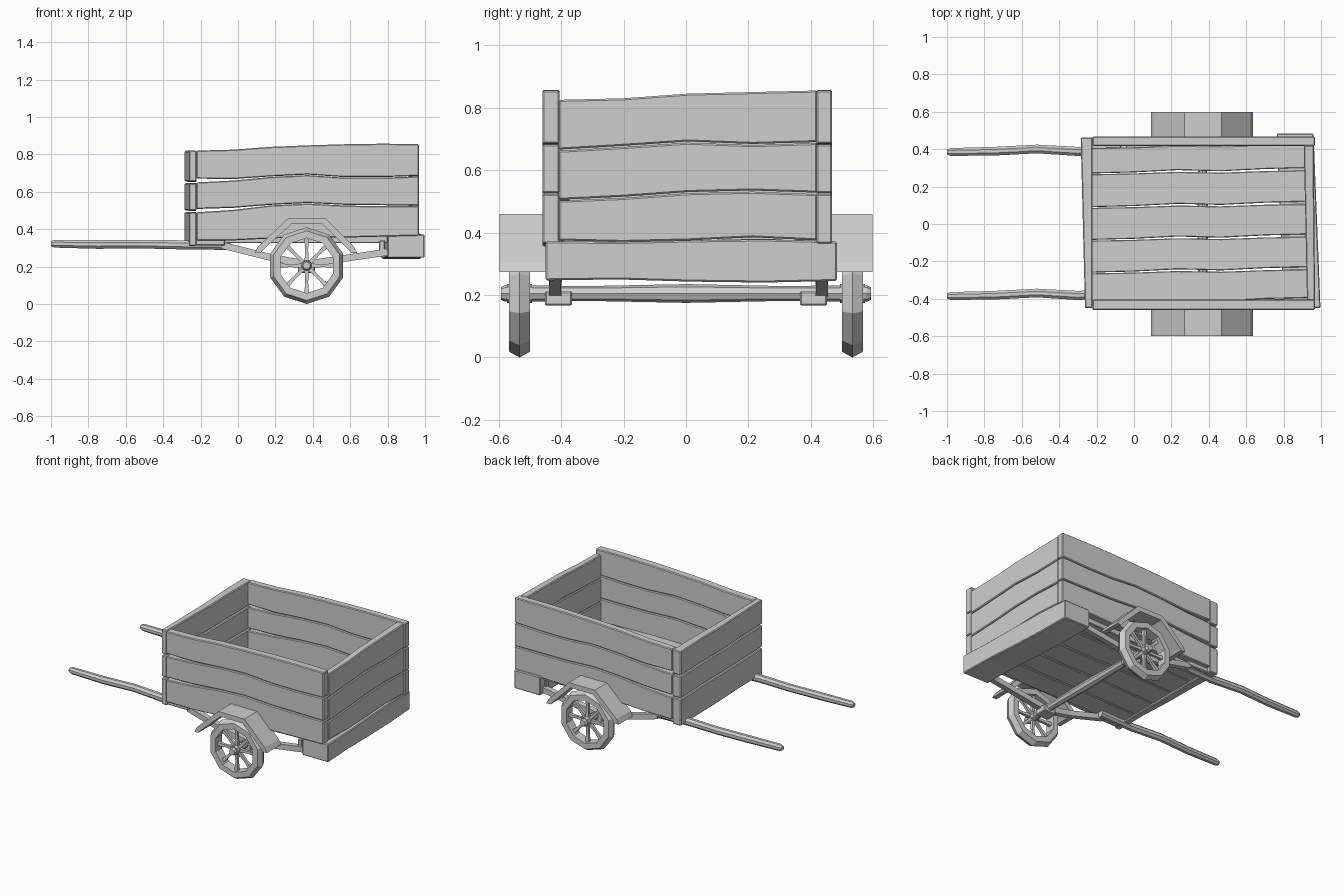
import bpy, bmesh, math
from mathutils import Vector

cube = bpy.data.objects.get("Cube")
if cube:
    bpy.data.objects.remove(cube)

wood = bpy.data.materials.new("plain_grey")
wood.use_nodes = True
GREY = (0.62, 0.62, 0.62, 1)
wood.diffuse_color = GREY
wood.node_tree.nodes["Principled BSDF"].inputs["Base Color"].default_value = GREY


def loft(name, rings, closed=False, bevel=0):
    """Skin a row of matching cross-sections, capped unless closed."""
    bm = bmesh.new()
    loops = [[bm.verts.new(p) for p in ring] for ring in rings]
    n = len(loops[0])
    pairs = list(zip(loops, loops[1:]))
    if closed:
        pairs.append((loops[-1], loops[0]))
    else:
        bm.faces.new(loops[0])
        bm.faces.new(loops[-1])
    for a, b in pairs:
        for i in range(n):
            j = (i + 1) % n
            bm.faces.new((a[i], a[j], b[j], b[i]))
    bmesh.ops.recalc_face_normals(bm, faces=bm.faces)
    mesh = bpy.data.meshes.new(name)
    bm.to_mesh(mesh)
    bm.free()
    mesh.materials.append(wood)
    obj = bpy.data.objects.new(name, mesh)
    bpy.context.collection.objects.link(obj)
    if bevel:
        mod = obj.modifiers.new("worn_edges", 'BEVEL')
        mod.width = bevel
        mod.segments = 1
        mod.limit_method = 'ANGLE'
        mod.angle_limit = math.radians(40)
    return obj


def board(name, axes, span, thick, low, high, skew=(0, 0), bevel=0.005):
    """Wavy board; axes orders length, thickness and height, e.g. 'xyz'."""
    rings = []
    count = len(low)
    for i, (lo, hi) in enumerate(zip(low, high)):
        f = i / (count - 1)
        t = span[0] + (span[1] - span[0]) * f
        near, far = thick[0] + skew[0] * f, thick[1] + skew[1] * f
        ring = []
        for d, h in ((near, lo), (far, lo), (far, hi), (near, hi)):
            c = dict(zip(axes, (t, d, h)))
            ring.append(Vector((c["x"], c["y"], c["z"])))
        rings.append(ring)
    return loft(name, rings, bevel=bevel)


def box(name, x, y, z):
    return board(name, "xyz", x, y, (z[0], z[0]), (z[1], z[1]))


def bar(name, path, radius, sides=8):
    """Rod running along x through (x, y, z, scale) points."""
    rings = []
    for x, y, z, s in path:
        angles = [math.tau * (i + 0.5) / sides for i in range(sides)]
        rings.append([Vector((x, y + radius * s * math.cos(a), z + radius * s * math.sin(a)))
                      for a in angles])
    return loft(name, rings)


def turned(name, x, y, z, profile):
    """Eight-sided turned part along y from (offset, radius) pairs."""
    angles = [math.tau * i / 8 for i in range(8)]
    return loft(name, [[Vector((x + r * math.cos(a), y + d, z + r * math.sin(a)))
                        for a in angles] for d, r in profile])


# Long side planks
side_rows = [
    ("lower", (.34, .34, .35, .357, .355, .36, .365), (.49, .503, .527, .537, .526, .523, .523)),
    ("middle", (.508, .514, .53, .54, .53, .528, .526), (.65, .66, .679, .689, .675, .675, .682)),
    ("upper", (.67, .668, .682, .692, .678, .678, .685), (.82, .825, .84, .848, .854, .857, .855)),
]
for side, thick in (("right", (-.46, -.405)), ("left", (.418, .468))):
    for row, low, high in side_rows:
        board(f"{side}_{row}_side_plank", "xyz", (-.222, .967), thick, low, high)

# Planks closing the tail end
tail_rows = [
    ("lower", (.375, .37, .375, .385, .375), (.502, .511, .526, .531, .523)),
    ("middle", (.505, .515, .53, .535, .528), (.662, .674, .688, .68, .687)),
    ("upper", (.666, .678, .692, .684, .69), (.825, .83, .845, .85, .855)),
]
for row, low, high in tail_rows:
    board(f"tail_{row}_plank", "yxz", (-.408, .42), (.925, .968), low, high, skew=(-.017, -.007))

# Planks closing the handle end
head_rows = [
    ("lower", (.31, .315, .31, .312, .31), (.49, .488, .49, .492, .49)),
    ("middle", (.50, .498, .50, .502, .50), (.645, .648, .643, .646, .645)),
    ("upper", (.655, .657, .652, .656, .655), (.82, .818, .815, .82, .818)),
]
for row, low, high in head_rows:
    board(f"head_{row}_plank", "yxz", (-.45, .463), (-.262, -.222), low, high, skew=(-.023, 0))

# Floor planks
seams = (-.415, -.25, -.075, .10, .28, .42)
wave = (-.014, -.008, .004, -.002, .01, .016)
for i, (a, b) in enumerate(zip(seams, seams[1:])):
    board(f"floor_plank_{i + 1}", "xzy", (-.23, .93), (.325, .38),
          [a + .004 + w for w in wave], [b - .004 + w * .7 for w in wave], bevel=.004)

# Heavy skewed beam under the tail
board("tail_beam", "yxz", (-.45, .483), (.80, .997), (.247, .25, .243, .24, .245),
      (.372, .37, .375, .378, .372), skew=(-.037, -.037))

# Axle
AX, AZ = .367, .205
turned("axle", AX, 0, AZ, ((-.592, .02), (-.58, .026), (-.3, .024), (0, .03),
                           (.3, .024), (.58, .026), (.592, .02)))

# Handles, springs, mudguards and wheels on both sides
tyre = ((-.034, .186), (0, .205), (.034, .186), (.034, .147), (-.034, .147))
guard = (((.09, .273), (.12, .273)), ((.105, .305), (.135, .29)), ((.27, .459), (.285, .427)),
         ((.467, .459), (.452, .427)), ((.62, .305), (.59, .29)), ((.637, .273), (.605, .273)))
SPOKES = 8
for side, s in (("right", -1), ("left", 1)):
    HY = s * .385
    bar(f"{side}_handle", [(-1, HY, .322, .6), (-.98, HY, .322, .9), (-.75, HY + .004, .318, 1),
                           (-.52, HY + .016, .32, 1), (-.3, HY + .003, .316, 1.05),
                           (-.04, HY + .015, .312, 1)], .025)
    SY = s * .427 + .008
    bar(f"{side}_spring", [(-.09, SY - s * .015, .315, 1), (.17, SY, .25, 1), (AX, SY, .212, 1.1),
                           (.56, SY, .242, 1), (.82, SY, .28, 1)], .026, 4)
    box(f"{side}_axle_clamp", (AX - .045, AX + .045), sorted((s * .365, s * .452)), (.166, .212))
    box(f"{side}_front_block", (-.23, -.07), sorted((s * .37, s * .44)), (.312, .345))
    box(f"{side}_spring_strut", (.755, .785), sorted((s * .40, s * .435)), (.265, .34))

    # Angular mudguard
    loft(f"{side}_mudguard",
         [[Vector((o[0], s * .445, o[1])), Vector((o[0], s * .598, o[1])),
           Vector((i[0], s * .598, i[1])), Vector((i[0], s * .445, i[1]))] for o, i in guard])

    # Ten-sided tyre with a ridged tread
    WY = s * .533
    rings = []
    for k in range(10):
        a = math.tau * k / 10 - math.pi / 2
        rings.append([Vector((AX + r * math.cos(a), WY + y, AZ + r * math.sin(a)))
                      for y, r in tyre])
    loft(f"{side}_tyre", rings, closed=True)

    # Hub and tapered spokes
    turned(f"{side}_hub", AX, WY, AZ, ((-.04, .03), (.04, .03)))
    for k in range(SPOKES):
        a = math.tau * k / SPOKES
        out = Vector((math.cos(a), 0, math.sin(a)))
        across = Vector((-math.sin(a), 0, math.cos(a)))
        depth = Vector((0, 1, 0))
        centre = Vector((AX, WY, AZ))
        loft(f"{side}_spoke_{k + 1}",
             [[centre + out * r + across * u * w + depth * v * w
               for u, v in ((-1, -1), (1, -1), (1, 1), (-1, 1))]
              for r, w in ((.02, .011), (.09, .008), (.155, .013))])
